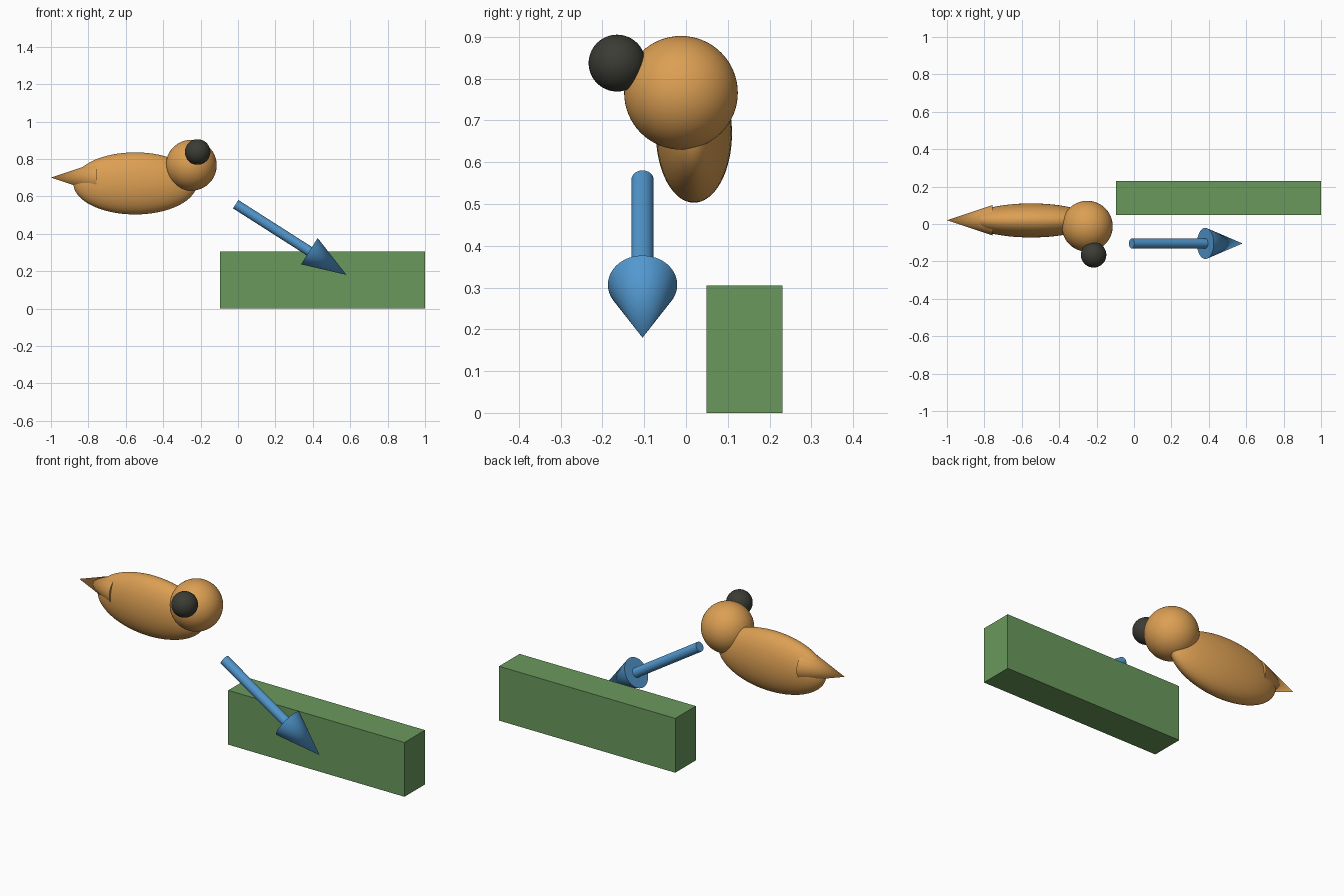
import bpy
import math
from mathutils import Vector

cube = bpy.data.objects.get("Cube")
if cube:
    bpy.data.objects.remove(cube, do_unlink=True)


def material(name, rgb):
    # sRGB 0-255 to linear
    lin = [((c / 255 + 0.055) / 1.055) ** 2.4 for c in rgb]
    mat = bpy.data.materials.new(name)
    mat.use_nodes = True
    mat.diffuse_color = (*lin, 1)
    mat.node_tree.nodes["Principled BSDF"].inputs["Base Color"].default_value = (*lin, 1)
    return mat


orange = material("warm orange", (220, 159, 83))
blue = material("sky blue", (82, 152, 207))
green = material("leaf green", (106, 153, 92))
dark = material("charcoal", (60, 60, 53))


def finish(name, mat, smooth=True):
    ob = bpy.context.object
    ob.name = name
    ob.data.materials.append(mat)
    if smooth:
        bpy.ops.object.shade_smooth_by_angle(angle=math.radians(40))
    return ob


def ellipsoid(name, mat, centre, radii):
    bpy.ops.mesh.primitive_uv_sphere_add(segments=64, ring_count=32, location=centre)
    bpy.context.object.scale = radii
    bpy.ops.object.transform_apply(location=False, rotation=False, scale=True)
    finish(name, mat)


def taper(name, mat, start, end, r1, r2):
    """Round rod or cone running from start to end."""
    start, end = Vector(start), Vector(end)
    axis = end - start
    bpy.ops.mesh.primitive_cone_add(vertices=64, radius1=r1, radius2=r2, depth=axis.length,
                                    location=(start + end) / 2,
                                    rotation=axis.to_track_quat('Z', 'Y').to_euler())
    finish(name, mat)


# Bird: body, head, tail and eye
ellipsoid("body", orange, (-0.55, 0.019, 0.669), (0.33, 0.091, 0.166))
ellipsoid("head", orange, (-0.25, -0.012, 0.766), (0.136, 0.136, 0.136))
ellipsoid("eye", dark, (-0.216, -0.165, 0.837), (0.068, 0.068, 0.068))
taper("tail", orange, (-0.757, 0.02, 0.70), (-1.0, 0.02, 0.70), 0.081, 0)

# Arrow: shaft and pointed head
tail_end, point = Vector((-0.0125, -0.104, 0.558)), Vector((0.58, -0.104, 0.18))
neck = tail_end.lerp(point, 0.665)
taper("arrow_shaft", blue, tail_end, neck, 0.0265, 0.0265)
taper("arrow_head", blue, neck, point, 0.083, 0)

# Block on the ground
bpy.ops.mesh.primitive_cube_add(size=1, location=(0.4525, 0.14, 0.1525))
bpy.context.object.scale = (1.095, 0.182, 0.305)
bpy.ops.object.transform_apply(location=False, rotation=False, scale=True)
finish("ground_block", green, smooth=False)
